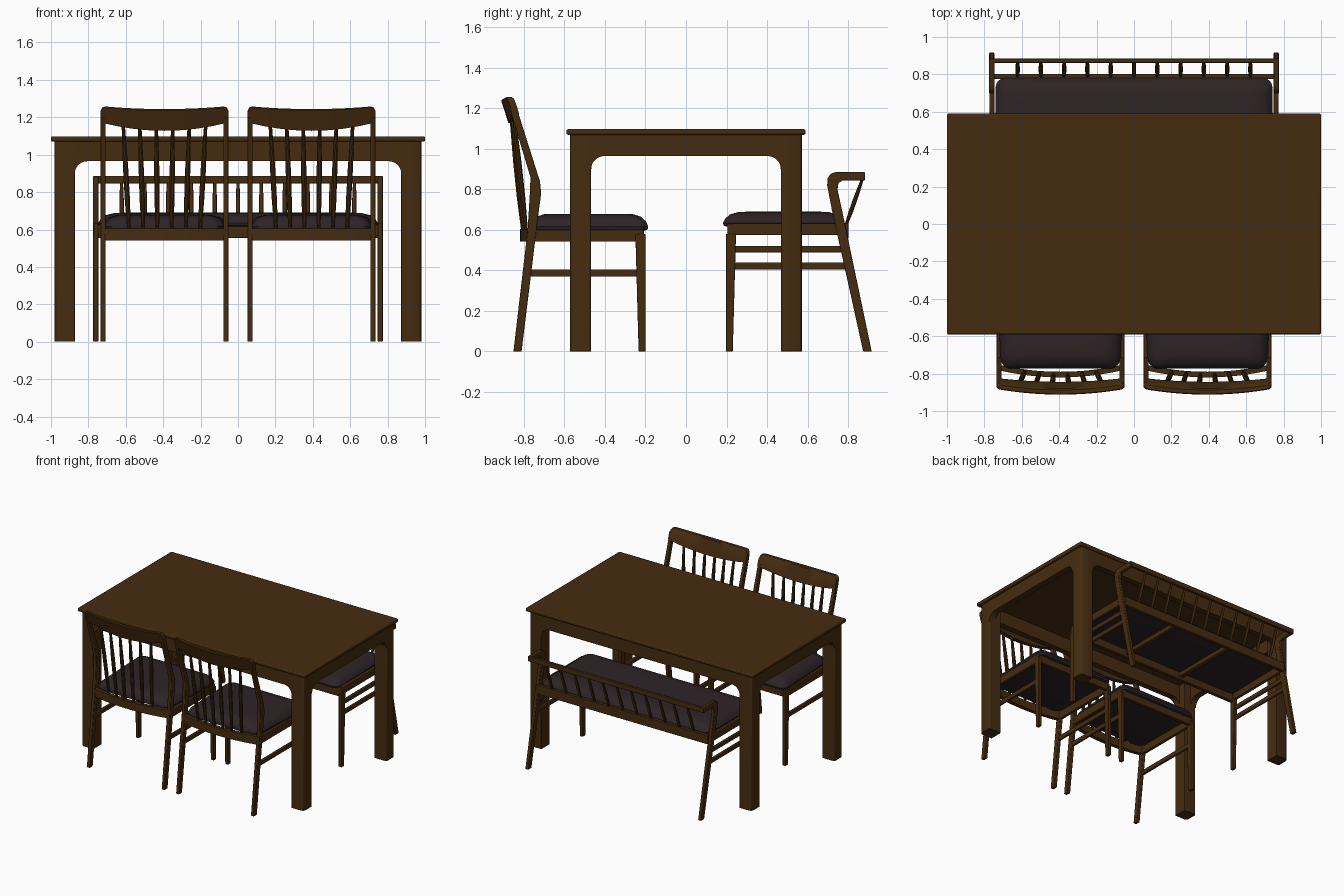
import bpy, bmesh, math
from mathutils import Vector

if "Cube" in bpy.data.objects:
    bpy.data.objects.remove(bpy.data.objects["Cube"])


def material(name, rgb):
    m = bpy.data.materials.new(name)
    m.use_nodes = True
    m.diffuse_color = (*rgb, 1)
    bsdf = m.node_tree.nodes["Principled BSDF"]
    bsdf.inputs["Base Color"].default_value = (*rgb, 1)
    bsdf.inputs["Roughness"].default_value = 0.7
    return m


WOOD = material("dark walnut wood", (0.06, 0.025, 0.005))
FABRIC = material("charcoal brown fabric", (0.027, 0.017, 0.019))


def loft(name, rings, mat=WOOD, bevel=0.0):
    """Skin a row of equal-sized rings and cap both ends."""
    bm = bmesh.new()
    loops = [[bm.verts.new(p) for p in ring] for ring in rings]
    n = len(loops[0])
    for a, b in zip(loops, loops[1:]):
        for i in range(n):
            j = (i + 1) % n
            bm.faces.new((a[i], a[j], b[j], b[i]))
    bm.faces.new(loops[0])
    bm.faces.new(loops[-1])
    bmesh.ops.recalc_face_normals(bm, faces=bm.faces)
    me = bpy.data.meshes.new(name)
    bm.to_mesh(me)
    bm.free()
    me.materials.append(mat)
    ob = bpy.data.objects.new(name, me)
    bpy.context.collection.objects.link(ob)
    if bevel:
        mod = ob.modifiers.new("soft edges", "BEVEL")
        mod.width = bevel
        mod.segments = 2
    bpy.ops.object.select_all(action="DESELECT")
    ob.select_set(True)
    bpy.context.view_layer.objects.active = ob
    bpy.ops.object.shade_smooth_by_angle(angle=math.radians(35))
    return ob


def box(name, x, y, z, bevel=0.004):
    ring = lambda h: [(x[0], y[0], h), (x[1], y[0], h), (x[1], y[1], h), (x[0], y[1], h)]
    return loft(name, [ring(z[0]), ring(z[1])], bevel=bevel)


def side_board(name, outline, x0, x1, bevel=0.004):
    """Extrude a (y, z) outline along x."""
    return loft(name, [[(x, y, z) for y, z in outline] for x in (x0, x1)], bevel=bevel)


def spindle(name, low, high, radius):
    """Turned rod, thicker in the middle than at its ends."""
    low, high = Vector(low), Vector(high)
    rings = []
    for t, s in ((0, 0.65), (0.3, 1), (0.6, 1), (1, 0.65)):
        c = low.lerp(high, t)
        rings.append([c + Vector((math.cos(a), math.sin(a), 0)) * radius * s
                      for a in (math.tau * k / 10 for k in range(10))])
    return loft(name, rings)


def cushion(name, cx, hx, front, back, z0, z1, bow, taper):
    """Padded seat: rounded rectangle rings shrinking towards a soft top."""
    depth, side = abs(back - front), (1 if back > front else -1)
    rings = []
    for inset, h in ((0.03, 0), (0.004, 0.08), (0, 0.25), (0.012, 0.55),
                     (0.04, 0.82), (0.085, 0.97), (0.13, 1)):
        r, ring = 0.05, []
        w, d = hx - inset, depth / 2 - inset * 0.85
        for q, (sx, sy) in enumerate(((1, 1), (-1, 1), (-1, -1), (1, -1))):
            for k in range(7):
                a = math.pi / 2 * (q + k / 6)
                x = sx * (w - r) + r * math.cos(a)
                v = sy * (d - r) + r * math.sin(a)
                f = (v + d) / (2 * d)
                v += bow * f * (1 - (x / w) ** 2)
                x *= 1 - taper * f
                ring.append((cx + x, (front + back) / 2 + side * v, z0 + h * (z1 - z0)))
        rings.append(ring)
    return loft(name, rings, FABRIC)


# Table: top, corner posts and arched aprons
box("table_top", (-1, 1), (-0.59, 0.59), (1.07, 1.098), 0.008)
for sx in (-1, 1):
    for sy in (-1, 1):
        c = 0.022
        outline = [(0.872, 0.468), (0.98 - c / 3, 0.468), (0.98, 0.468 + c / 3), (0.98, 0.573 - c),
                   (0.98 - c * 0.3, 0.573 - c * 0.3), (0.98 - c, 0.573), (0.872, 0.573)]
        loft("table_leg", [[(sx * x, sy * y, z) for x, y in outline] for z in (0, 1.072)], bevel=0.003)


def arch(half, r=0.065, low=0.965, top=1.072):
    pts = [(-half - 0.02, top), (half + 0.02, top), (half + 0.02, low - r)]
    arc = [(half - r + r * math.cos(a), low - r + r * math.sin(a))
           for a in (math.pi / 2 * k / 8 for k in range(9))]
    return pts + arc + [(-u, z) for u, z in reversed(arc)] + [(-half - 0.02, low - r)]


for s in (-1, 1):
    loft("table_long_apron", [[(u, s * y, z) for u, z in arch(0.872)] for y in (0.525, 0.573)])
    loft("table_short_apron", [[(s * x, u, z) for u, z in arch(0.468)] for x in (0.93, 0.98)])

STEPS = [-1, -0.985, -0.96, -0.92] + [k / 8 for k in range(-6, 7)] + [0.92, 0.96, 0.985, 1]
CHAIR_LEG = [(-0.852, 0), (-0.812, 0), (-0.726, 0.70), (-0.715, 0.78), (-0.721, 0.84),
             (-0.835, 1.2), (-0.87, 1.2), (-0.768, 0.86), (-0.771, 0.78), (-0.782, 0.6)]


def front_leg(name, x0, x1, y_out, s):
    outline = [(y_out, 0), (y_out + s * 0.034, 0), (y_out + s * 0.05, 0.58), (y_out, 0.58)]
    side_board(name, outline, x0, x1)


def chair(cx):
    w = 0.343
    # Legs, side rails and stretchers
    for s in (-1, 1):
        x0, x1 = cx + s * (w - 0.027), cx + s * w
        side_board("chair_back_leg", CHAIR_LEG, x0, x1)
        front_leg("chair_front_leg", x0, x1, -0.2, -1)
        box("chair_side_rail", sorted((x0, x1 - s * 0.002)), (-0.77, -0.21), (0.542, 0.603))
        box("chair_stretcher", sorted((x0 + s * 0.004, x1 - s * 0.004)), (-0.785, -0.22), (0.37, 0.405))
    box("chair_front_rail", (cx - w + 0.02, cx + w - 0.02), (-0.235, -0.208), (0.542, 0.603))
    # Bowed rail behind the seat
    rings = []
    for t in STEPS:
        y = -0.765 - 0.04 * (1 - t * t)
        rings.append([(cx + t * (w - 0.003), y + dy, z) for dy, z in
                      ((0.015, 0.542), (-0.015, 0.542), (-0.015, 0.605), (0.015, 0.605))])
    loft("chair_back_rail", rings)
    # Curved, leaning crest rail
    rings = []
    for t in STEPS:
        low = 1.128 + 0.045 * t * t
        high = 1.244 + 0.016 * t * t - 0.03 * max(0, (abs(t) - 0.92) / 0.08) ** 3
        front = -0.848 - 0.035 * (1 - t * t)
        rings.append([(cx + t * w, front - dy - 0.32 * (z - 1.25), z)
                      for dy, z in ((0, low), (0.033, low), (0.033, high - 0.006),
                                    (0.027, high), (0.006, high), (0, high - 0.006))])
    loft("chair_crest_rail", rings)
    # Back spindles, splayed towards the top
    for k in range(6):
        u = (k - 2.5) * 0.088
        bow = 1 - (u / w) ** 2
        spindle("chair_spindle", (cx + u * 0.86, -0.765 - 0.04 * bow, 0.59),
                (cx + u, -0.828 - 0.035 * bow, 1.15), 0.014)
    cushion("chair_cushion", cx, w, -0.187, -0.765, 0.595, 0.68, 0.03, 0.07)


for cx in (-0.393, 0.393):
    chair(cx)

# Bench: each back leg bends over into a short arm
BENCH_LEG = [(0.875, 0), (0.917, 0), (0.77, 0.70), (0.748, 0.80), (0.753, 0.833), (0.775, 0.845),
             (0.884, 0.845), (0.884, 0.886), (0.74, 0.887), (0.715, 0.878), (0.699, 0.855),
             (0.697, 0.82), (0.72, 0.70)]
for s in (-1, 1):
    x0, x1 = s * 0.747, s * 0.774
    side_board("bench_back_leg", BENCH_LEG, x0, x1)
    front_leg("bench_front_leg", x0, x1, 0.197, 1)
    box("bench_side_rail", sorted((x0, x1 - s * 0.002)), (0.205, 0.775), (0.575, 0.633))
    for z, y in ((0.488, 0.78), (0.405, 0.80)):
        box("bench_stretcher", sorted((x0 + s * 0.004, x1 - s * 0.004)), (0.215, y), (z, z + 0.034))
    box("bench_seat_brace", (s * 0.25 - 0.018, s * 0.25 + 0.018), (0.21, 0.79), (0.575, 0.61))
box("bench_front_rail", (-0.75, 0.75), (0.205, 0.232), (0.555, 0.627))
box("bench_back_rail", (-0.755, 0.755), (0.775, 0.803), (0.56, 0.632))
box("bench_top_rail", (-0.76, 0.76), (0.862, 0.884), (0.846, 0.886))
for k in range(-5, 6):
    spindle("bench_spindle", (k * 0.1245, 0.789, 0.62), (k * 0.1245, 0.872, 0.855), 0.012)
cushion("bench_cushion", 0, 0.748, 0.183, 0.78, 0.615, 0.69, 0, 0.012)
